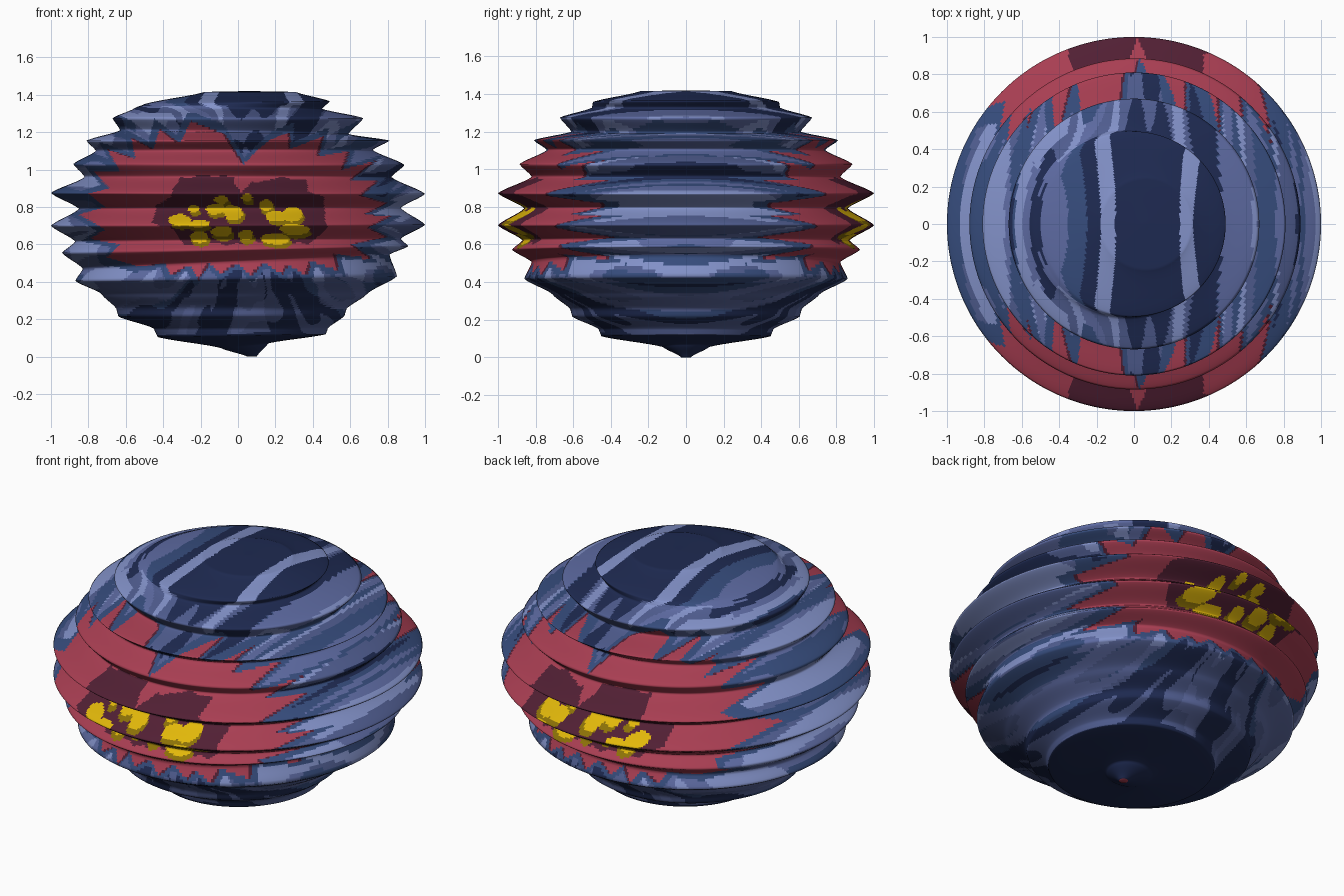
import bpy
from math import atan2, cos, sin, pi, hypot, degrees
from mathutils import Vector, noise

if "Cube" in bpy.data.objects:
    bpy.data.objects.remove(bpy.data.objects["Cube"])

SEGMENTS = 520
ROW_HEIGHT = 0.0135
CENTRE_X, CENTRE_Z = 0.07, 0.75

# Flat colours
COLOURS = {
    "navy": (0.013, 0.023, 0.083),
    "steel_blue": (0.037, 0.073, 0.205),
    "slate_blue": (0.080, 0.110, 0.28),
    "mid_blue": (0.110, 0.145, 0.36),
    "periwinkle": (0.225, 0.285, 0.58),
    "rose_red": (0.395, 0.048, 0.085),
    "maroon": (0.083, 0.014, 0.034),
    "yellow": (0.76, 0.48, 0.003),
    "ochre": (0.26, 0.165, 0.002),
}
NAVY, STEEL, SLATE, MID, LIGHT, RED, MAROON, YELLOW, OCHRE = range(len(COLOURS))


def make_material(name, rgb):
    mat = bpy.data.materials.new(name)
    mat.use_nodes = True
    mat.diffuse_color = (*rgb, 1)
    mat.node_tree.nodes["Principled BSDF"].inputs["Base Color"].default_value = (*rgb, 1)
    return mat


# Pleat rings from top to bottom: left z, left x, right z, right x
RINGS = [
    (1.42, .05, 1.42, .07), (1.415, -.18, 1.415, .31),
    (1.35, -.50, 1.365, .49), (1.33, -.55, 1.325, .45),
    (1.275, -.67, 1.275, .67), (1.21, -.63, 1.19, .59),
    (1.155, -.81, 1.155, .81), (1.10, -.76, 1.105, .72),
    (1.03, -.88, 1.025, .89), (.96, -.82, .96, .82),
    (.875, -1, .87, 1), (.79, -.85, .795, .87),
    (.70, -1, .705, 1), (.615, -.87, .63, .87),
    (.555, -.94, .59, .91), (.47, -.83, .545, .81),
    (.405, -.87, .43, .85), (.335, -.73, .335, .69),
    (.255, -.65, .255, .58), (.215, -.64, .22, .57),
    (.15, -.45, .15, .48), (.105, -.43, .12, .47),
    (.045, -.09, .07, .16), (0, .05, 0, .10),
]

# Spiky flower outline and its dark heart, in hundredths
FLOWER = [
    (3, 103), (9, 109), (17, 116), (28, 120), (28, 111), (46, 118), (43, 107),
    (60, 110), (56, 100), (74, 105), (60, 94), (75, 94), (66, 86), (80, 82),
    (68, 76), (82, 75), (70, 69), (80, 64), (61, 60), (72, 52), (52, 55),
    (54, 46), (39, 51), (37, 43), (27, 49), (24, 44), (14, 50), (7, 43),
    (0, 50), (-9, 44), (-15, 50), (-21, 41), (-26, 49), (-36, 43), (-39, 50),
    (-52, 48), (-70, 53), (-63, 60), (-79, 63), (-71, 68), (-85, 76),
    (-71, 80), (-80, 87), (-69, 90), (-77, 99), (-63, 99), (-70, 111),
    (-55, 106), (-57, 117), (-45, 111), (-42, 122), (-31, 114), (-25, 126),
    (-7, 119), (0, 108),
]
HEART = [
    (2, 88), (8, 94), (22, 96), (38, 95), (37, 88), (46, 86), (47, 68),
    (38, 60), (10, 61), (-28, 60), (-32, 66), (-46, 72), (-44, 81),
    (-36, 85), (-32, 95), (-18, 97), (-3, 95),
]
# Yellow stamens: x, z, half width, half height, in hundredths
STAMENS = [
    (-24, 79, 3, 2), (-12, 79, 5, 3), (-3, 77, 5, 4), (5, 85, 3, 2),
    (-9, 84, 4, 2), (15, 81, 4, 3), (-31, 73, 6, 3), (-21, 71, 6, 2),
    (20, 75, 5, 3), (29, 76, 5, 4), (-9, 67, 6, 3), (-21, 64, 5, 3),
    (4, 65, 4, 3), (30, 68, 8, 3), (20, 63, 8, 3),
]
# Radiating feather stripes, clockwise from straight down
STRIPES = ("GGNNNGGGNSGMSLSMGL" "LMLSMLMSLMNMSNLNNN"
           "NNNLNNNMMSLMMLSMSL" "LMLSLMSGGSNGGNNNGG")
LETTER = {"N": NAVY, "S": STEEL, "G": SLATE, "M": MID, "L": LIGHT}


def inside(outline, x, z):
    x, z = x * 100, z * 100
    hit = False
    px, pz = outline[-1]
    for qx, qz in outline:
        if (pz > z) != (qz > z) and x < px + (z - pz) * (qx - px) / (qz - pz):
            hit = not hit
        px, pz = qx, qz
    return hit


def on_stamen(x, z, wob):
    return any(hypot((x * 100 - sx) / w, (z * 100 - sz) / h) < 1 + wob * 8
               for sx, sz, w, h in STAMENS)


def flower_colour(x, z):
    wob = noise.noise(Vector((x * 14, z * 14, 3))) * 0.025
    if on_stamen(x, z, wob):
        return YELLOW
    # Painted dark underside of each stamen
    if on_stamen(x - 0.012, z + 0.022, wob):
        return OCHRE
    if inside(HEART, x + wob, z + wob) or not inside(FLOWER, x + 0.012, z):
        return MAROON
    return RED


def feather_colour(x, z):
    dx, dz = x - CENTRE_X, z - CENTRE_Z
    angle, dist = atan2(dx, dz), hypot(dx, dz)
    ray = Vector((cos(angle) * 5, sin(angle) * 5, dist * 5))
    # Stripes bow outward just below the crown
    bow = 1 - 0.2 * max(0, 1 - abs(z - 1.36) / 0.06)
    wobble = 2 if z > 1.34 else 6
    turn = degrees(angle) * bow + 180 + wobble * noise.noise(ray)
    tone = LETTER[STRIPES[int(turn / 5) % len(STRIPES)]]
    if z < 0.12:
        return NAVY
    if z < 1.34:
        blob = noise.noise(ray + Vector((9, 4, 0)))
        if blob > 0.2:
            tone = min(tone + 2, MID if z < 0.4 else LIGHT)
        elif blob < -0.22:
            tone = max(tone - 2, NAVY)
    return tone


def paint(x, z):
    if abs(x) < 0.9 and 0.38 < z < 1.3:
        if inside(FLOWER, x, z):
            return flower_colour(x, z)
        # Steel blue rim hugging the petals
        if inside(FLOWER, x * 0.94, CENTRE_Z + (z - CENTRE_Z) * 0.9):
            return STEEL
    return feather_colour(x, z)


# Fine rows between rings, slightly rounded at the folds
rows = []
for a, b in zip(RINGS, RINGS[1:]):
    steps = max(2, round(hypot(a[0] - b[0], a[1] - b[1]) / ROW_HEIGHT))
    for i in range(steps):
        t = i / steps
        soft = 0.6 * t + 0.4 * t * t * (3 - 2 * t)
        rows.append([p + (q - p) * (t if k % 2 == 0 else soft)
                     for k, (p, q) in enumerate(zip(a, b))])
rows.append(list(RINGS[-1]))

verts = []
for z_left, x_left, z_right, x_right in rows:
    radius = (x_right - x_left) / 2
    middle = (x_right + x_left) / 2
    for s in range(SEGMENTS):
        a = 2 * pi * s / SEGMENTS
        z = z_left + (z_right - z_left) * (cos(a) + 1) / 2
        verts.append((middle + radius * cos(a), radius * sin(a), z))

faces = []
for r in range(len(rows) - 1):
    for s in range(SEGMENTS):
        n = (s + 1) % SEGMENTS
        top, low = r * SEGMENTS, (r + 1) * SEGMENTS
        faces.append((top + s, low + s, low + n, top + n))
last = (len(rows) - 1) * SEGMENTS
faces.append(tuple(range(SEGMENTS)))
faces.append(tuple(last + s for s in reversed(range(SEGMENTS))))

# Pleated lantern body
mesh = bpy.data.meshes.new("pleated_lantern")
mesh.from_pydata(verts, [], faces)
for name, rgb in COLOURS.items():
    mesh.materials.append(make_material(name, rgb))

# The painting is the same on front and back
seen = {}
for poly in mesh.polygons:
    c = poly.center
    key = (round(c.x, 4), round(c.z, 4))
    if key not in seen:
        seen[key] = paint(c.x, c.z)
    poly.material_index = seen[key]
    poly.use_smooth = True
mesh.polygons[len(faces) - 1].material_index = RED
mesh.update()

lantern = bpy.data.objects.new("pleated_lantern", mesh)
bpy.context.collection.objects.link(lantern)
